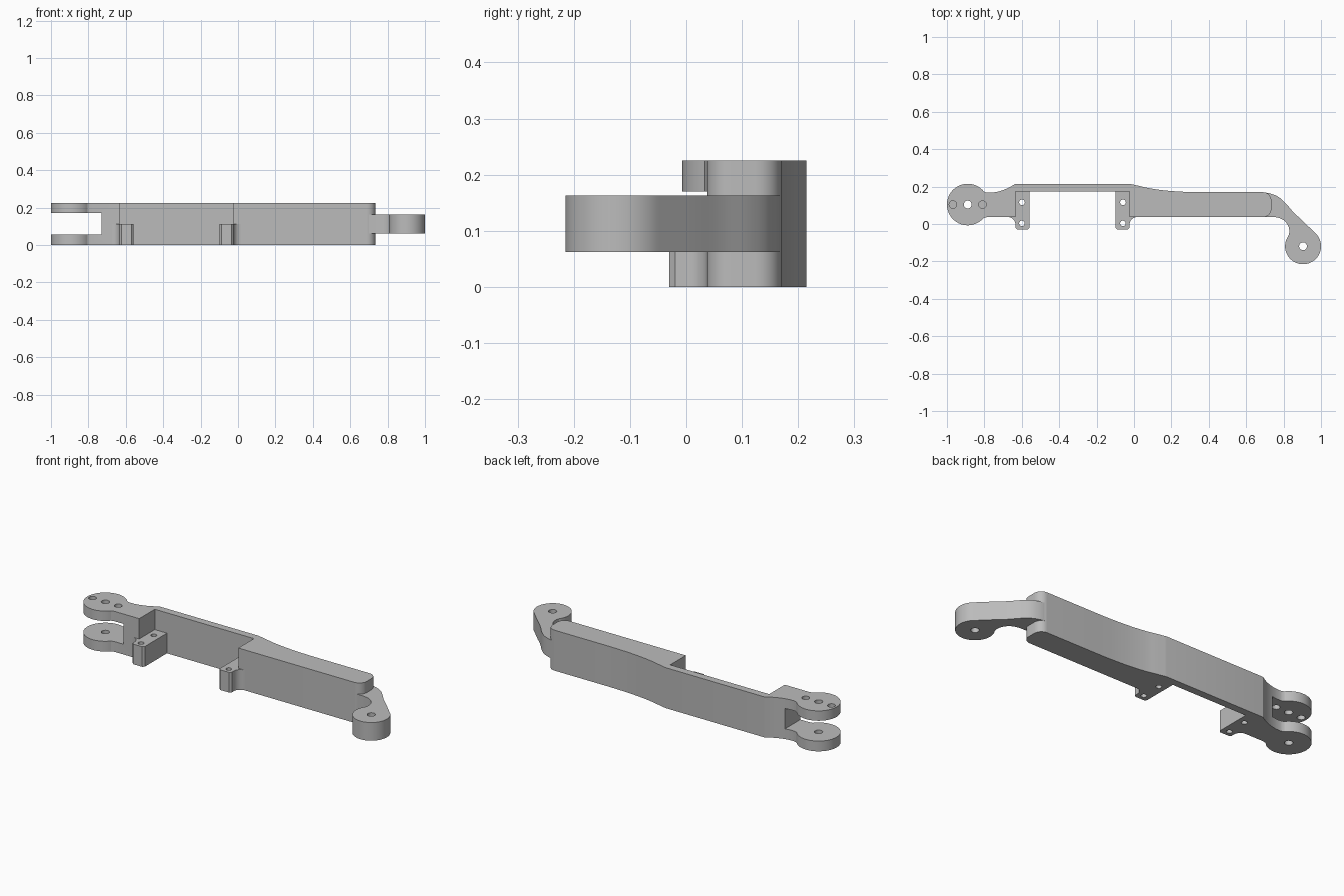
import bpy
import bmesh
from math import sin, cos, radians, pi

cube = bpy.data.objects.get("Cube")
if cube:
    bpy.data.objects.remove(cube, do_unlink=True)

grey = bpy.data.materials.new("plain grey")
grey.use_nodes = True
grey.diffuse_color = (0.5, 0.5, 0.5, 1)
grey.node_tree.nodes["Principled BSDF"].inputs["Base Color"].default_value = (0.5, 0.5, 0.5, 1)

HEIGHT = 0.225


def arc(cx, cy, r, start, end, n=24):
    """Points on a circular arc, angles in degrees."""
    angles = [radians(start + (end - start) * i / n) for i in range(n + 1)]
    return [(cx + r * cos(a), cy + r * sin(a)) for a in angles]


def curve(pts, n=5):
    """Smooth curve through a few points."""
    p = [pts[0]] + pts + [pts[-1]]
    out = []
    for a, b, c, d in zip(p, p[1:], p[2:], p[3:]):
        for i in range(n):
            t = i / n
            out.append(tuple(
                0.5 * (2 * b[k] + (c[k] - a[k]) * t
                       + (2 * a[k] - 5 * b[k] + 4 * c[k] - d[k]) * t * t
                       + (3 * b[k] - a[k] - 3 * c[k] + d[k]) * t ** 3)
                for k in (0, 1)))
    return out + [pts[-1]]


def plate(name, outline, z0, z1):
    """Outline extruded between two heights."""
    pts = []
    for p in outline:
        if not pts or abs(p[0] - pts[-1][0]) + abs(p[1] - pts[-1][1]) > 1e-5:
            pts.append(p)
    bm = bmesh.new()
    face = bm.faces.new([bm.verts.new((x, y, z0)) for x, y in pts])
    top = bmesh.ops.extrude_face_region(bm, geom=[face])["geom"]
    verts = [g for g in top if isinstance(g, bmesh.types.BMVert)]
    bmesh.ops.translate(bm, verts=verts, vec=(0, 0, z1 - z0))
    bmesh.ops.recalc_face_normals(bm, faces=bm.faces)
    mesh = bpy.data.meshes.new(name)
    bm.to_mesh(mesh)
    bm.free()
    mesh.materials.append(grey)
    obj = bpy.data.objects.new(name, mesh)
    bpy.context.collection.objects.link(obj)
    return obj


def select(obj):
    bpy.ops.object.select_all(action="DESELECT")
    obj.select_set(True)
    bpy.context.view_layer.objects.active = obj


def cut(obj, outline, z0, z1):
    """Remove an extruded outline from the part."""
    cutter = plate("cutter", outline, z0, z1)
    cutter.hide_render = True
    mod = obj.modifiers.new("cut", "BOOLEAN")
    mod.operation = "DIFFERENCE"
    mod.solver = "EXACT"
    mod.object = cutter
    select(obj)
    bpy.ops.object.modifier_apply(modifier=mod.name)
    bpy.data.objects.remove(cutter, do_unlink=True)


def drill(obj, x, y, r, z0=-0.1, z1=0.4):
    cut(obj, arc(x, y, r, 0, 345, 23), z0, z1)


def finish(obj):
    select(obj)
    bpy.ops.object.shade_smooth_by_angle(angle=radians(30))


# Main body: fork eye, neck, thin web and thick beam in one outline
EYE = (-0.889, 0.104)
LEFT, RIGHT, FRONT, WEB, BACK = -0.634, -0.024, 0.037, 0.174, 0.215
outline = arc(*EYE, 0.111, 40, 320, 56)
outline += [(-0.785, FRONT), (LEFT, FRONT), (LEFT, WEB), (RIGHT, WEB), (RIGHT, FRONT)]
outline += arc(0.69, FRONT + 0.045, 0.045, -90, 0, 10)
outline += arc(0.69, 0.17 - 0.045, 0.045, 0, 90, 10)
outline += curve([(0.35, 0.17), (0.25, 0.173), (0.16, 0.18), (0.083, 0.191),
                  (0.03, 0.203), (RIGHT, BACK)])
outline += curve([(LEFT, BACK), (-0.67, 0.194), (-0.71, 0.178), (-0.75, 0.169),
                  (-0.785, 0.168), (-0.803, 0.174)])
body = plate("main_body", outline, 0, HEIGHT)

# Fork slot, pivot hole through both ears, two side holes in the upper ear
cut(body, [(-1.1, -0.1), (-0.73, -0.1), (-0.73, 0.4), (-1.1, 0.4)], 0.057, 0.17)
drill(body, *EYE, 0.021)
for side in (-1, 1):
    drill(body, EYE[0] + side * 0.079, EYE[1], 0.02, 0.12)
finish(body)

# Bent end arm with its pivot eye
outline = curve([(0.68, 0.168), (0.71, 0.167), (0.742, 0.159), (0.775, 0.143),
                 (0.81, 0.112), (0.853, 0.063), (0.907, 0.012), (0.968, -0.048)])
outline += arc(0.904, -0.119, 0.096, 48, -215, 52)
outline += curve([(0.826, -0.063), (0.831, -0.04), (0.826, -0.013), (0.81, 0.012),
                  (0.785, 0.029), (0.75, 0.037), (0.68, 0.039)])
arm = plate("end_arm", outline, 0.062, 0.163)
drill(arm, 0.904, -0.119, 0.021)
finish(arm)

# Mounting brackets: mirrored low blocks with a filleted outer side
R = 0.04
for name, outer, s in (("right_bracket", LEFT, -1), ("left_bracket", RIGHT, 1)):
    inner = outer - s * 0.075
    outline = [(inner, WEB), (inner, -0.02), (inner + s * 0.01, -0.03),
               (outer - s * 0.01, -0.03), (outer, -0.02)]
    outline += [(outer + s * (x + R), y + FRONT - R) for x, y in arc(0, 0, R, 180, 90, 10)]
    outline += [(outer, FRONT), (outer, WEB)]
    bracket = plate(name, outline, 0, 0.112)
    for y in (0.003, 0.116):
        drill(bracket, inner + s * 0.04, y, 0.015)
    finish(bracket)
